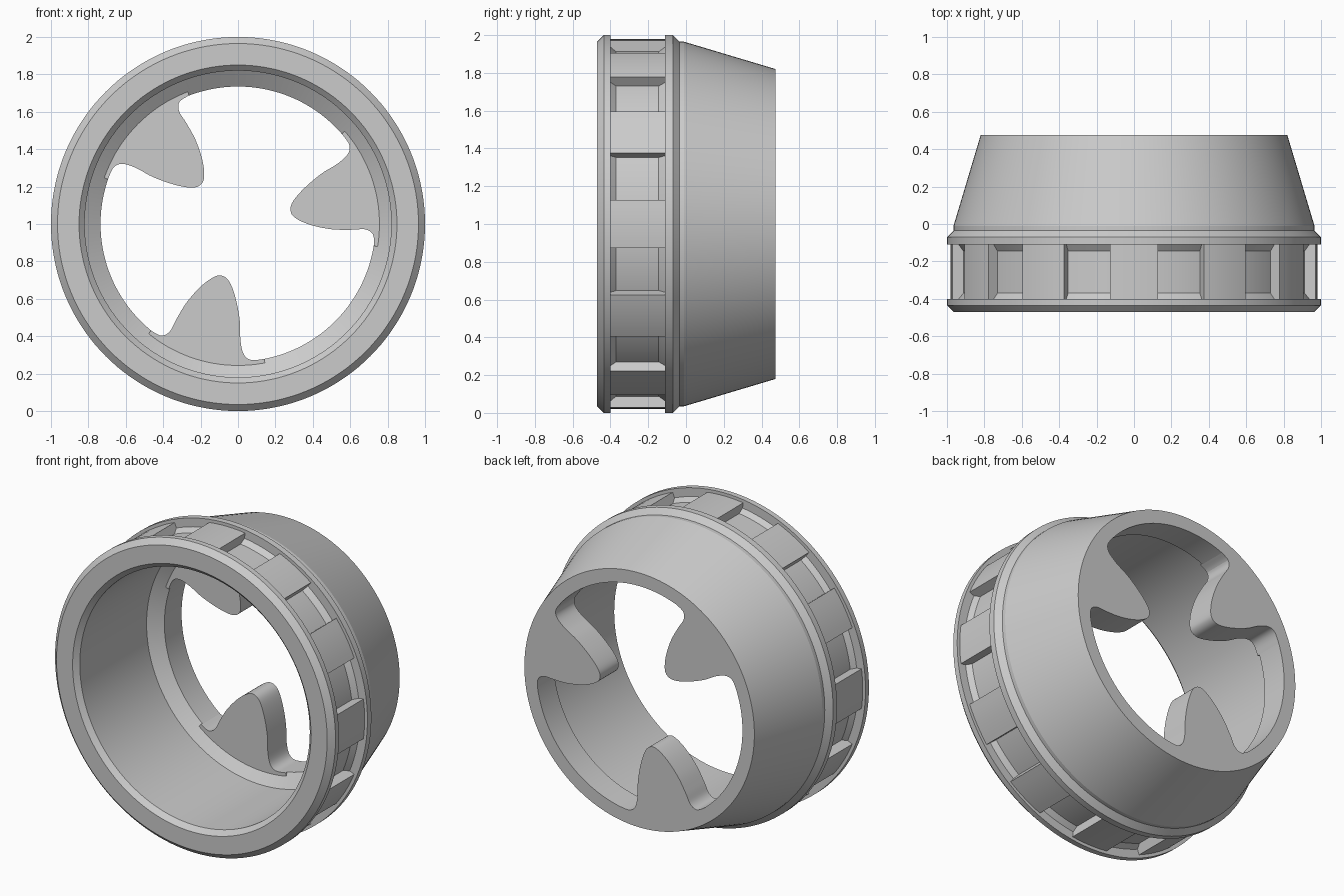
import bpy, bmesh
from math import sin, cos, pi, radians, atan2, hypot
from mathutils import Vector

cube = bpy.data.objects.get("Cube")
if cube:
    bpy.data.objects.remove(cube, do_unlink=True)

SEGMENTS = 144
BACK = 0.475
BLADE_FRONT = 0.285

grey = bpy.data.materials.new("plain_grey")
grey.use_nodes = True
grey.diffuse_color = (0.6, 0.6, 0.6, 1)
grey.node_tree.nodes["Principled BSDF"].inputs["Base Color"].default_value = (0.6, 0.6, 0.6, 1)


def polar(r, angle, y):
    """Point around the ring axis, which runs along y at z = 1."""
    return Vector((r * cos(angle), y, 1 + r * sin(angle)))


def finish(name, bm):
    bmesh.ops.recalc_face_normals(bm, faces=bm.faces)
    mesh = bpy.data.meshes.new(name)
    bm.to_mesh(mesh)
    bm.free()
    mesh.materials.append(grey)
    obj = bpy.data.objects.new(name, mesh)
    bpy.context.collection.objects.link(obj)
    bpy.ops.object.select_all(action='DESELECT')
    obj.select_set(True)
    bpy.context.view_layer.objects.active = obj
    bpy.ops.object.shade_smooth_by_angle(angle=radians(14))


def sweep(name, profile, start, end, steps):
    """Turn a closed (radius, y) profile about the axis; cap it if partial."""
    bm = bmesh.new()
    full = abs(end - start - 2 * pi) < 0.001
    rows = [[bm.verts.new(polar(r, start + (end - start) * i / steps, y)) for r, y in profile]
            for i in range(steps if full else steps + 1)]
    pairs = list(zip(rows, rows[1:])) + ([(rows[-1], rows[0])] if full else [])
    n = len(profile)
    for a, b in pairs:
        for j in range(n):
            k = (j + 1) % n
            bm.faces.new((a[j], a[k], b[k], b[j]))
    if not full:
        bm.faces.new(rows[0])
        bm.faces.new(rows[-1])
    finish(name, bm)


# Tapered ring with front flanges, a groove and an inner rear lip
sweep("ring_body", [
    (0.85, -0.47), (0.965, -0.47), (1.0, -0.435), (1.0, -0.40),
    (0.945, -0.40), (0.92, -0.37), (0.92, -0.145), (0.945, -0.11),
    (1.0, -0.11), (1.0, -0.07), (0.965, -0.035), (0.965, -0.01),
    (0.82, BACK), (0.735, BACK), (0.735, 0.30), (0.82, 0.24), (0.82, -0.44),
], 0, 2 * pi, SEGMENTS)

# Grip blocks set in the groove
for i in range(12):
    mid = i * pi / 6
    half = radians(7.5)
    sweep(f"grip_block_{i + 1}",
          [(0.915, -0.402), (0.98, -0.402), (0.98, -0.108), (0.915, -0.108)],
          mid - half, mid + half, 6)

# Lower blade outline, from its left root fillet over the tip to its right one
OUTLINE = [(-0.465, -0.57), (-0.41, -0.597), (-0.365, -0.575), (-0.33, -0.51),
           (-0.275, -0.42), (-0.2, -0.335), (-0.13, -0.284), (-0.085, -0.277),
           (-0.045, -0.31), (-0.012, -0.4), (0.01, -0.52), (0.013, -0.62),
           (0.03, -0.695), (0.07, -0.727), (0.14, -0.7215)]


def smooth(points, steps=5):
    """Catmull-Rom curve through the points."""
    p = [Vector(q) for q in [points[0]] + points + [points[-1]]]
    out = []
    for a, b, c, d in zip(p, p[1:], p[2:], p[3:]):
        for i in range(steps):
            t = i / steps
            out.append(0.5 * (2 * b + (c - a) * t + (2 * a - 5 * b + 4 * c - d) * t * t
                              + (3 * b - a - 3 * c + d) * t ** 3))
    return out + [p[-1]]


# Three blades pointing inward from the rear lip
edge = [(hypot(*p), atan2(p.y, p.x)) for p in smooth(OUTLINE)]
first, last = edge[0][1], edge[-1][1]
root = [last + (first - last) * i / 16 for i in range(17)]
for i in range(3):
    turn = i * 2 * pi / 3
    bm = bmesh.new()
    loops = []
    for y, root_r in ((BLADE_FRONT, 0.757), (BACK, 0.736)):
        pts = edge + [(root_r, a) for a in root]
        loops.append([bm.verts.new(polar(r, a + turn, y)) for r, a in pts])
    front, back = loops
    n = len(front)
    for j in range(n):
        k = (j + 1) % n
        bm.faces.new((front[j], front[k], back[k], back[j]))
    bm.faces.new(front)
    bm.faces.new(back)
    finish(f"inner_blade_{i + 1}", bm)
